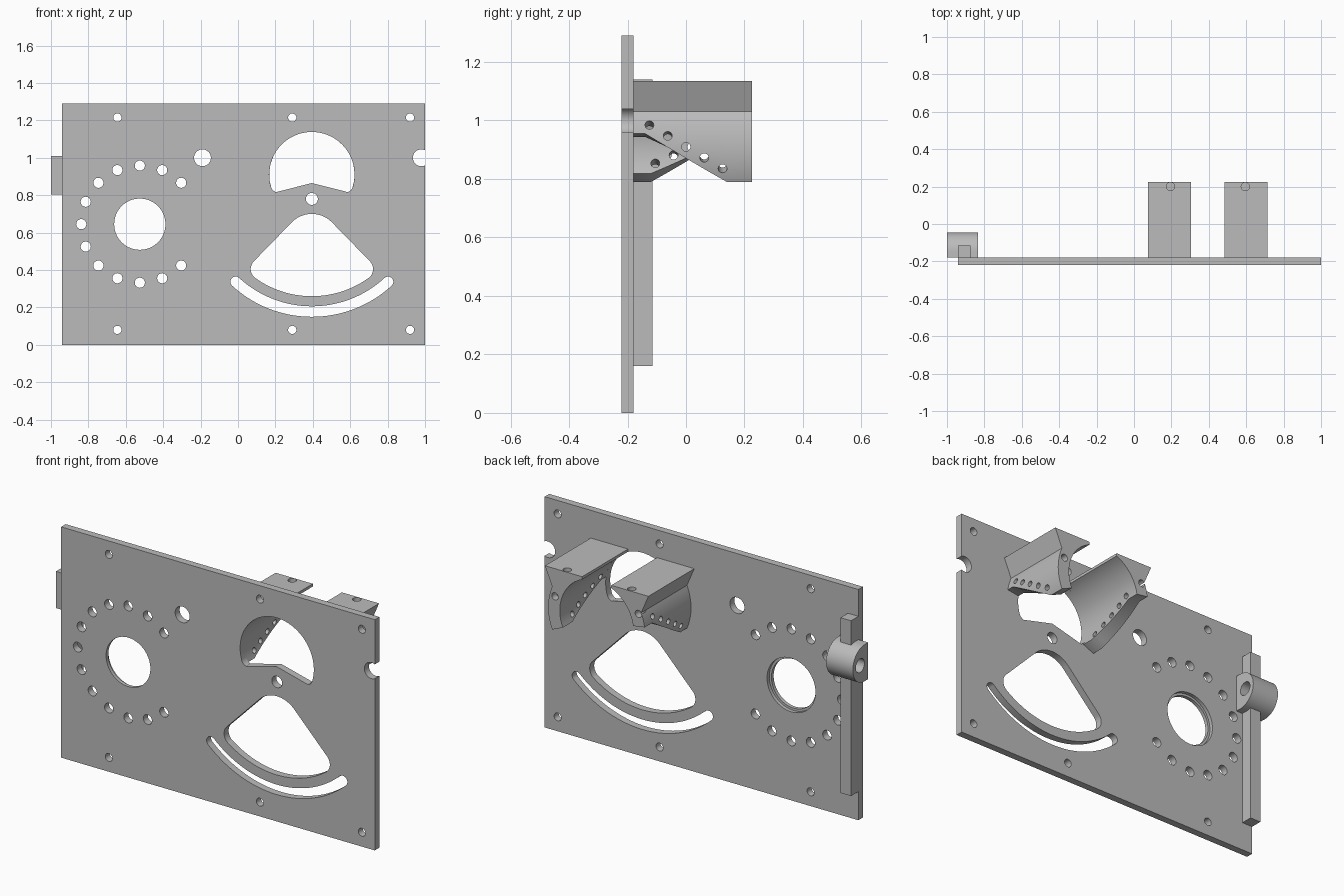
import bpy, bmesh
from math import radians, sin, cos, atan2, degrees, sqrt
from mathutils import Matrix, Vector

if "Cube" in bpy.data.objects:
    bpy.data.objects.remove(bpy.data.objects["Cube"], do_unlink=True)

grey = bpy.data.materials.new("machined_grey")
grey.use_nodes = True
grey.diffuse_color = (0.5, 0.5, 0.5, 1)
grey.node_tree.nodes["Principled BSDF"].inputs["Base Color"].default_value = (0.5, 0.5, 0.5, 1)

FRONT, BACK, END = -0.22, -0.18, 0.225
CX = 0.395                       # symmetry line of the cutouts and brackets


def arc(cx, cz, r, a0, a1, n=24):
    return [(cx + r * cos(radians(a0 + (a1 - a0) * i / n)),
             cz + r * sin(radians(a0 + (a1 - a0) * i / n))) for i in range(n + 1)]


def circle(cx, cz, r, n=32):
    return arc(cx, cz, r, 0, 360, n)[:-1]


def mirrored(half):
    return half + [(2 * CX - x, z) for x, z in reversed(half) if abs(x - CX) > 1e-4]


def loft(bm, rings):
    """Skin a list of equal closed rings and cap both ends."""
    rows = [[bm.verts.new(p) for p in ring] for ring in rings]
    n = len(rows[0])
    for a, b in zip(rows, rows[1:]):
        for i in range(n):
            j = (i + 1) % n
            bm.faces.new((a[i], a[j], b[j], b[i]))
    bm.faces.new(rows[0])
    bm.faces.new(rows[-1])


def prism(bm, points, y0, y1):
    loft(bm, [[(x, y, z) for x, z in points] for y in (y0, y1)])


def drill(bm, centre, direction, r, length):
    turn = Vector(direction).to_track_quat("Z", "Y").to_matrix().to_4x4()
    bmesh.ops.create_cone(bm, cap_ends=True, segments=24, radius1=r, radius2=r,
                          depth=length, matrix=Matrix.Translation(centre) @ turn)


def finish(bm, name):
    bmesh.ops.recalc_face_normals(bm, faces=bm.faces)
    mesh = bpy.data.meshes.new(name)
    bm.to_mesh(mesh)
    bm.free()
    mesh.materials.append(grey)
    ob = bpy.data.objects.new(name, mesh)
    bpy.context.collection.objects.link(ob)
    return ob


def activate(ob):
    bpy.ops.object.select_all(action="DESELECT")
    ob.select_set(True)
    bpy.context.view_layer.objects.active = ob


def cut(ob, bm):
    cutter = finish(bm, "cutter")
    cutter.hide_render = True
    activate(ob)
    mod = ob.modifiers.new("cut", "BOOLEAN")
    mod.operation, mod.solver, mod.object = "DIFFERENCE", "EXACT", cutter
    bpy.ops.object.modifier_apply(modifier=mod.name)
    bpy.data.objects.remove(cutter, do_unlink=True)


def smooth(ob):
    activate(ob)
    bpy.ops.object.shade_smooth_by_angle(angle=radians(30))


# Mounting plate
bm = bmesh.new()
prism(bm, [(-0.94, 0), (1, 0), (1, 1.29), (-0.94, 1.29)], FRONT, BACK)
plate = finish(bm, "mounting_plate")

holes = [circle(x, z, 0.022) for x in (-0.645, 0.29, 0.92) for z in (0.08, 1.215)]
holes += [circle(x, 1.0, 0.045) for x in (-0.19, 0.98)]
holes.append(circle(CX, 0.78, 0.032))

# Bore with its ring of small holes
holes.append(circle(-0.525, 0.645, 0.137, 64))
for k in range(13):
    a = radians(45 + 22.5 * k)
    holes.append(circle(-0.525 + 0.313 * cos(a), 0.645 + 0.313 * sin(a), 0.027))

# Round-topped window
R_IN = 0.228
holes.append(mirrored([(CX, 0.865)] + arc(CX + 0.18, 0.855, 0.04, -74, -17, 8)
                      + arc(CX, 0.91, R_IN, -16, 90, 32)))

# Fan-shaped window and the curved slot below it
holes.append(mirrored(arc(CX, 0.78, 0.52, -90, -54.5) + arc(CX + 0.267, 0.405, 0.06, -53, 45, 12)
                      + arc(CX, 0.55, 0.15, 45, 90, 12)))
tip = radians(-47.4)
holes.append(mirrored(arc(CX, 0.78, 0.63, -90, -47.4, 32)
                      + arc(CX + 0.602 * cos(tip), 0.78 + 0.602 * sin(tip), 0.028, -40, 125, 10)
                      + arc(CX, 0.78, 0.574, -47.4, -90, 32)[:-1]
                      + [(CX, 0.78 - 0.574)]))

bm = bmesh.new()
for outline in holes:
    prism(bm, outline, FRONT - 0.05, BACK + 0.05)
cut(plate, bm)
bm = bmesh.new()
prism(bm, circle(-0.525, 0.645, 0.15, 64), -0.2, BACK + 0.05)
cut(plate, bm)
smooth(plate)

# Two curved brackets with opposite sloping lower edges
R_OUT, AXIS_Z, TOP = 0.3, 0.91, 1.135
LOW, HIGH = -23.6, 8.6
shoulder = degrees(atan2(0.12, sqrt(R_OUT ** 2 - 0.12 ** 2)))
inner_top = degrees(atan2(sqrt(R_IN ** 2 - 0.09 ** 2), 0.09))


def bracket(name, side, start, stop, a_start, a_stop, end_z):
    def lower_angle(y):
        t = min(1, max(0, (y - start) / (stop - start)))
        return a_start + (a_stop - a_start) * t

    rows = [BACK - 0.001] + [start + (stop - start) * i / 8 for i in range(9)] + [END]
    rings = []
    for y in rows:
        low = lower_angle(y)
        ring = [(0.09, TOP), (0.32, TOP)]
        ring += arc(0, AXIS_Z, R_OUT, shoulder, low, 16)
        ring += arc(0, AXIS_Z, R_IN, low, inner_top, 32)
        rings.append([(CX + side * x, y, z) for x, z in ring])
    bm = bmesh.new()
    loft(bm, rings)
    ob = finish(bm, name)

    bm = bmesh.new()
    for k in range(5):           # row of radial holes along the slope
        y = (start + stop) / 2 + (k - 2) * 0.0625
        a = radians(lower_angle(y) + 7.5)
        d = Vector((side * cos(a), 0, sin(a)))
        drill(bm, Vector((CX, y, AXIS_Z)) + d * 0.265, d, 0.015, 0.12)
    drill(bm, (CX + side * 0.2, 0.2, TOP), (0, 0, 1), 0.022, 0.1)
    drill(bm, (CX + side * 0.258, END, end_z), (0, 1, 0), 0.02, 0.08)
    cut(ob, bm)
    smooth(ob)


bracket("left_bracket", 1, -0.14, 0.14, HIGH, LOW, 0.98)
bracket("right_bracket", -1, -0.12, 0.16, LOW, HIGH, 1.02)

# Upright rib and rounded lug at the side
bm = bmesh.new()
prism(bm, [(-0.94, 0.16), (-0.875, 0.16), (-0.875, 1.14), (-0.94, 1.14)], BACK, -0.115)
rib = finish(bm, "side_rib")

bm = bmesh.new()
section = [(BACK, 0.805)] + arc(-0.148, 0.907, 0.1025, -90, 90, 32) + [(BACK, 1.01)]
loft(bm, [[(x, y, z) for y, z in section] for x in (-1, -0.835)])
lug = finish(bm, "side_lug")

for part in (rib, lug):
    bm = bmesh.new()
    drill(bm, (-0.92, -0.11, 0.907), (1, 0, 0), 0.038, 0.4)
    cut(part, bm)
    smooth(part)
